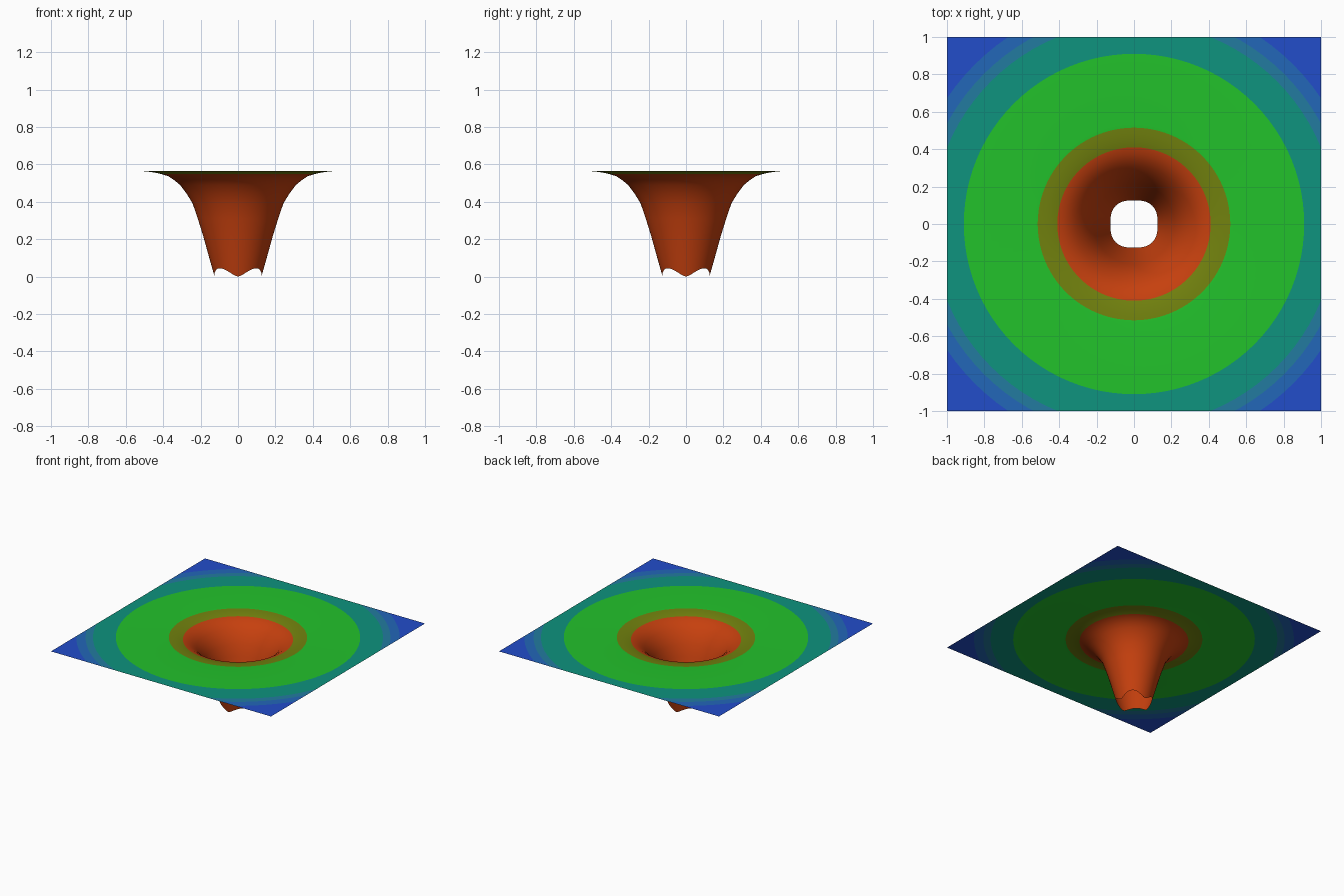
import bpy, bmesh, math

if "Cube" in bpy.data.objects:
    bpy.data.objects.remove(bpy.data.objects["Cube"])

SEG = 96
TOP = 0.565


def srgb(r, g, b):
    def lin(c):
        c /= 255
        return c / 12.92 if c <= 0.04045 else ((c + 0.055) / 1.055) ** 2.4
    return (lin(r), lin(g), lin(b), 1)


# Concentric colour bands: name, outer radius, colour
bands = [
    ("orange_red", 0.41, srgb(198, 64, 14)),
    ("olive", 0.515, srgb(114, 130, 14)),
    ("green", 0.91, srgb(34, 194, 43)),
    ("teal", 1.08, srgb(14, 147, 126)),
    ("blue_teal", 1.135, srgb(34, 123, 160)),
    ("mid_blue", 1.205, srgb(34, 103, 184)),
    ("blue", 9.0, srgb(34, 77, 202)),
]

# Funnel profile (radius, height) flowing into the flat sheet
profile = [(0.155, 0.105), (0.187, 0.22), (0.215, 0.31), (0.243, 0.392),
           (0.276, 0.445), (0.31, 0.49), (0.34, 0.515), (0.374, 0.537),
           (0.41, 0.548), (0.444, 0.556), (0.48, 0.561), (0.515, 0.564),
           (0.53, TOP), (0.91, TOP), (1.08, TOP), (1.135, TOP),
           (1.205, TOP), (1.46, TOP)]

bm = bmesh.new()


def ring(point):
    verts = []
    for i in range(SEG):
        a = 2 * math.pi * i / SEG
        r, z = point(a)
        verts.append(bm.verts.new((r * math.cos(a), r * math.sin(a), z)))
    return verts


# Scalloped, rounded-square mouth at the bottom
def mouth(a):
    s = abs(math.sin(2 * a)) ** 1.5
    return 0.125 + 0.013 * s, 0.044 * s


rings = [ring(mouth)] + [ring(lambda a, p=p: p) for p in profile]
for (inner, outer), (r, z) in zip(zip(rings, rings[1:]), profile):
    band = next(k for k, b in enumerate(bands) if r <= b[1] + 1e-6)
    for i in range(SEG):
        j = (i + 1) % SEG
        f = bm.faces.new((inner[i], outer[i], outer[j], inner[j]))
        f.material_index = band
        f.smooth = True

# Trim the outer rings to a square sheet
for n in ((1, 0, 0), (-1, 0, 0), (0, 1, 0), (0, -1, 0)):
    bmesh.ops.bisect_plane(bm, geom=bm.verts[:] + bm.edges[:] + bm.faces[:],
                           plane_co=n, plane_no=n, clear_outer=True)

mesh = bpy.data.meshes.new("funnel_sheet")
bm.to_mesh(mesh)
bm.free()
for name, _, colour in bands:
    mat = bpy.data.materials.new(name)
    mat.diffuse_color = colour
    mat.use_nodes = True
    mat.node_tree.nodes["Principled BSDF"].inputs["Base Color"].default_value = mat.diffuse_color
    mesh.materials.append(mat)
bpy.context.collection.objects.link(bpy.data.objects.new("funnel_sheet", mesh))
